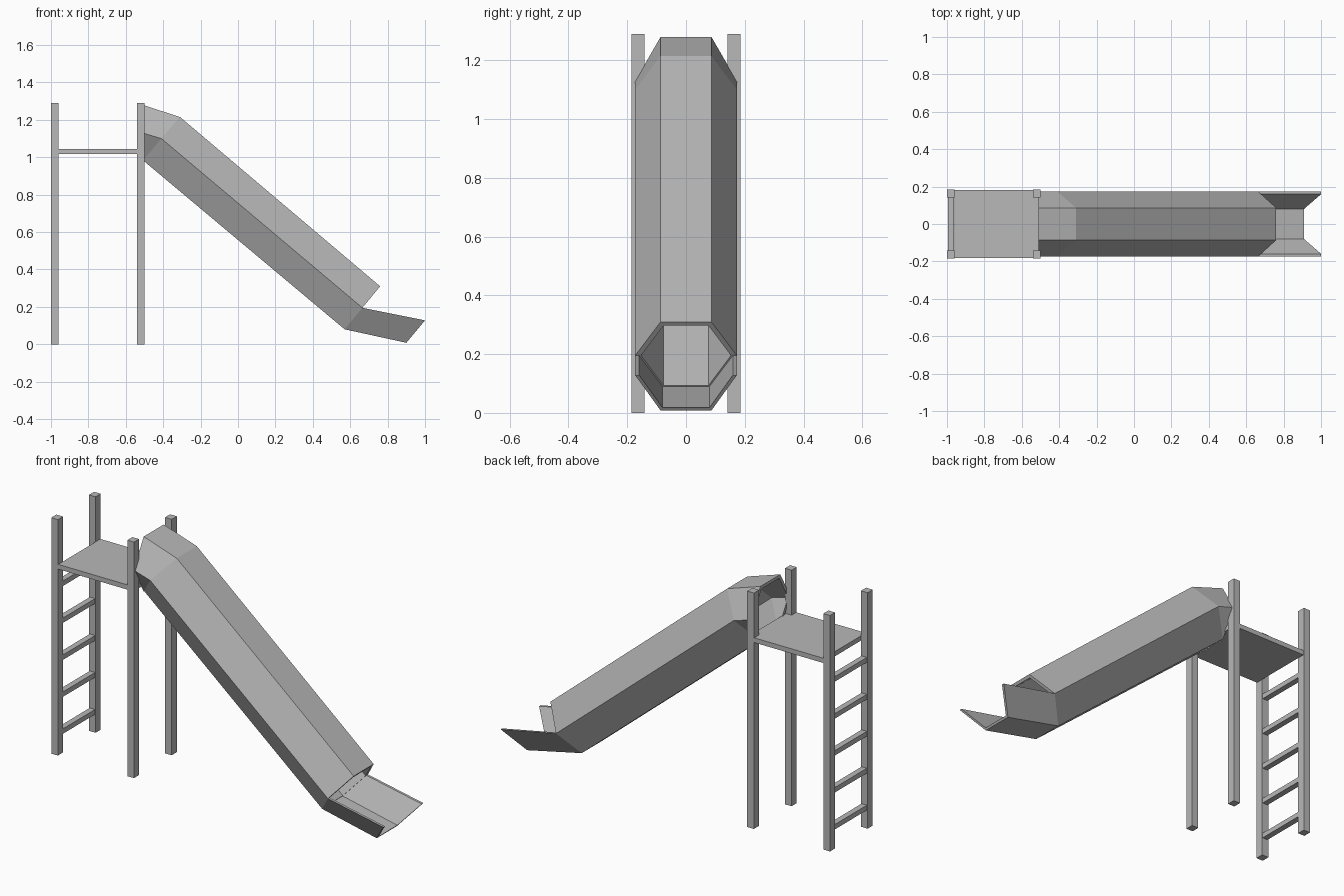
import bpy, bmesh, math
from mathutils import Vector

if "Cube" in bpy.data.objects:
    bpy.data.objects.remove(bpy.data.objects["Cube"])

grey = bpy.data.materials.new("light grey")
grey.diffuse_color = (0.48, 0.48, 0.48, 1)
grey.use_nodes = True
grey.node_tree.nodes["Principled BSDF"].inputs["Base Color"].default_value = grey.diffuse_color


def finish(name, bm):
    bmesh.ops.recalc_face_normals(bm, faces=bm.faces)
    me = bpy.data.meshes.new(name)
    bm.to_mesh(me)
    bm.free()
    me.materials.append(grey)
    ob = bpy.data.objects.new(name, me)
    bpy.context.collection.objects.link(ob)
    return ob


def box(name, x0, x1, y0, y1, z0, z1):
    bm = bmesh.new()
    bmesh.ops.create_cube(bm, size=1)
    for v in bm.verts:
        v.co = ((x0 + x1) / 2 + v.co.x * (x1 - x0),
                (y0 + y1) / 2 + v.co.y * (y1 - y0),
                (z0 + z1) / 2 + v.co.z * (z1 - z0))
    return finish(name, bm)


R = 0.173  # hexagon radius across the slide


def ring(station, scale, corners):
    """Hexagon corners around a station (centre x, z, up-vector x, z)."""
    cx, cz, ux, uz = station
    pts = []
    for k in corners:
        a = math.radians(60 * k)
        s = math.sin(a) / math.sin(math.radians(60)) * scale
        pts.append(Vector((cx + ux * s, R * math.cos(a) * scale, cz + uz * s)))
    return pts


def shell(name, stations, scale, corners, closed):
    """Thick-walled loft: outer rings forward, inner rings back, joined at the rims."""
    rings = [ring(s, 1, corners) for s in stations]
    rings += [ring(s, scale, corners) for s in reversed(stations)]
    bm = bmesh.new()
    grid = [[bm.verts.new(p) for p in r] for r in rings]
    n, m = len(grid), len(corners)
    for i in range(n):
        a, b = grid[i], grid[(i + 1) % n]
        for j in range(m if closed else m - 1):
            k = (j + 1) % m
            bm.faces.new((a[j], a[k], b[k], b[j]))
    if not closed:  # long top edges of the open trough
        for j in (0, m - 1):
            bm.faces.new([g[j] for g in grid])
    return finish(name, bm)


# Tower posts
for x, end in ((-0.98, "back"), (-0.52, "front")):
    for s, side in ((-1, "right"), (1, "left")):
        box(f"{end}_{side}_post", x - 0.02, x + 0.02,
            s * 0.163 - 0.022, s * 0.163 + 0.022, 0, 1.29)

# Platform and ladder rungs
box("platform", -0.96, -0.505, -0.182, 0.182, 1.018, 1.044)
for i in range(5):
    z = 0.10 + 0.202 * i
    box(f"ladder_rung_{i + 1}", -0.995, -0.963, -0.145, 0.145, z, z + 0.027)

# Hexagonal slide tube and open exit trough
top = (-0.51, 1.13, 0.0, 0.15)
bend = (-0.41, 1.10, 0.10, 0.115)
exit_bend = (0.665, 0.195, 0.095, 0.115)
tip = (1.0, 0.128, 0.10, 0.12)
shell("slide_tube", (top, bend, exit_bend), 0.885, range(6), True)
shell("exit_trough", (exit_bend, tip), 0.92, (3, 4, 5, 6), False)
